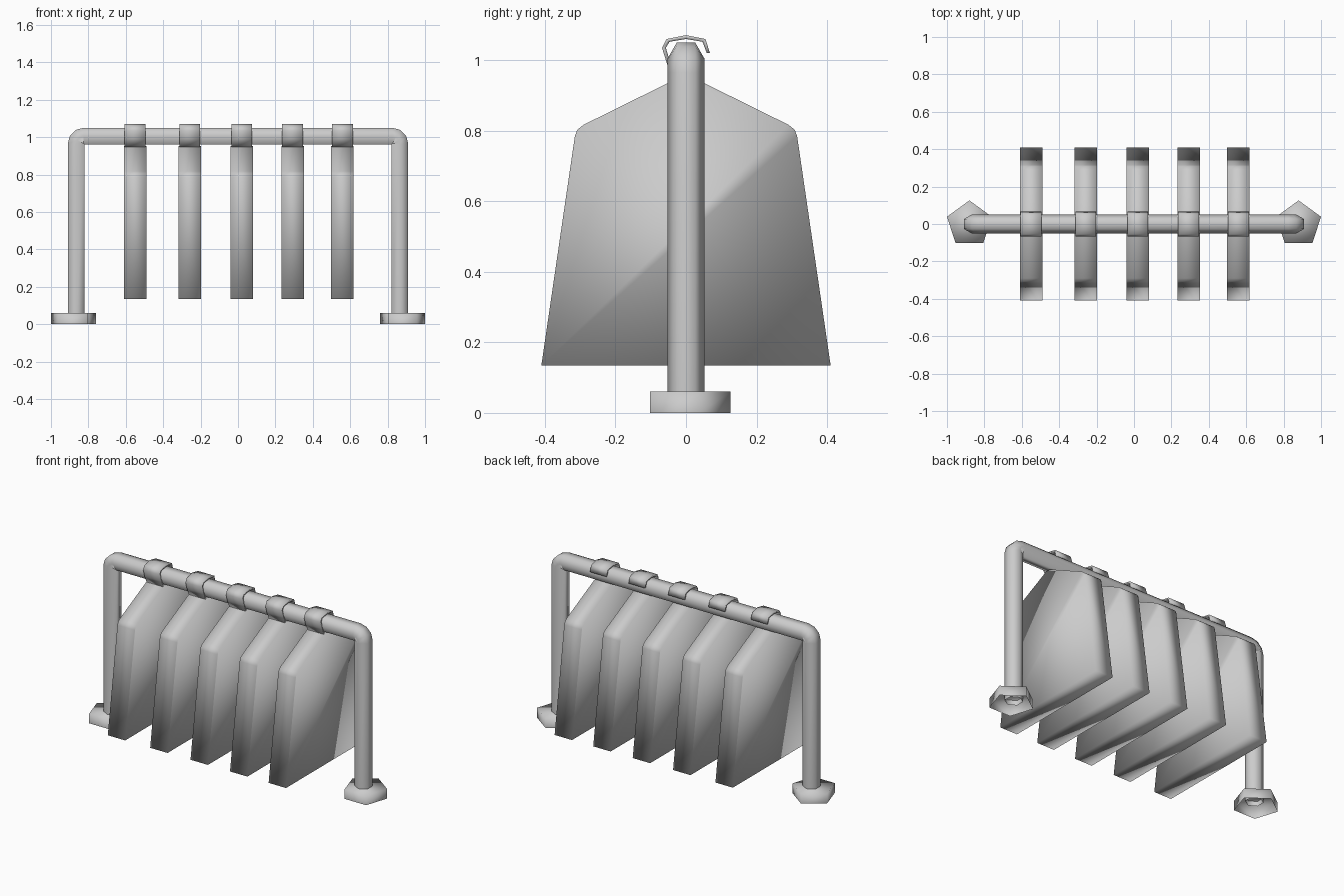
import bpy, math

if "Cube" in bpy.data.objects:
    bpy.data.objects.remove(bpy.data.objects["Cube"])


def make(name, verts, faces):
    mesh = bpy.data.meshes.new(name)
    mesh.from_pydata(verts, [], faces)
    mesh.validate()
    mesh.shade_smooth()
    ob = bpy.data.objects.new(name, mesh)
    bpy.context.collection.objects.link(ob)
    return ob


def extrude_x(name, profile, x, width):
    """Closed (y, z) profile extruded along x."""
    n = len(profile)
    verts = [(x + s * width / 2, y, z) for s in (-1, 1) for y, z in profile]
    faces = [(i, (i + 1) % n, n + (i + 1) % n, n + i) for i in range(n)]
    faces += [tuple(range(n - 1, -1, -1)), tuple(range(n, 2 * n))]
    return make(name, verts, faces)


# Rail: six-sided tube bent into an upside-down U
half = [(0.865, 0.03)]
for k in range(4):
    a = math.radians(30 * k)
    half.append((0.825 + 0.04 * math.cos(a), 0.965 + 0.04 * math.sin(a)))
angles = [0] + [30 * k for k in range(4)]
path = [(x, z, math.radians(a)) for (x, z), a in zip(half, angles)]
path += [(-x, z, math.pi - a) for x, z, a in reversed(path)]
SIDES, R = 6, 0.052
verts, faces = [], []
for x, z, a in path:
    for k in range(SIDES):
        t = 2 * math.pi * k / SIDES
        out = R * math.sin(t)
        verts.append((x + out * math.cos(a), R * math.cos(t), z + out * math.sin(a)))
for i in range(len(path) - 1):
    for k in range(SIDES):
        m = (k + 1) % SIDES
        faces.append((i * SIDES + k, i * SIDES + m,
                      (i + 1) * SIDES + m, (i + 1) * SIDES + k))
make("rail", verts, [f[::-1] for f in faces])

# Feet: five-sided caps, open underneath
for side, label in ((-1, "left"), (1, "right")):
    ring = [(side * 0.88 + 0.126 * math.cos(math.radians(90 + 72 * k)),
             0.126 * math.sin(math.radians(90 + 72 * k))) for k in range(5)]
    verts = [(x, y, z) for z in (0, 0.06) for x, y in ring]
    faces = [(k, (k + 1) % 5, 5 + (k + 1) % 5, 5 + k) for k in range(5)]
    make(label + "_foot", verts, faces + [tuple(range(5, 10))])

# Hanging garments and the strap hooks that hold them
right = [(0.41, 0.135), (0.315, 0.785), (0.308, 0.803), (0.29, 0.817), (0.015, 0.953)]
garment = right + [(-y, z) for y, z in reversed(right)]
outer = [(0.068, 1.02), (0.055, 1.06), (0.0, 1.071), (-0.055, 1.06),
         (-0.068, 1.035), (-0.054, 0.99), (-0.034, 0.947)]
inner = [(0.059, 1.02), (0.047, 1.052), (0.0, 1.06), (-0.047, 1.052),
         (-0.057, 1.035), (-0.044, 0.99), (-0.024, 0.95)]
for i, x in enumerate((-0.55, -0.258, 0.02, 0.292, 0.558)):
    extrude_x(f"garment_{i + 1}", garment, x, 0.12)
    extrude_x(f"strap_{i + 1}", outer + inner[::-1], x, 0.112)
